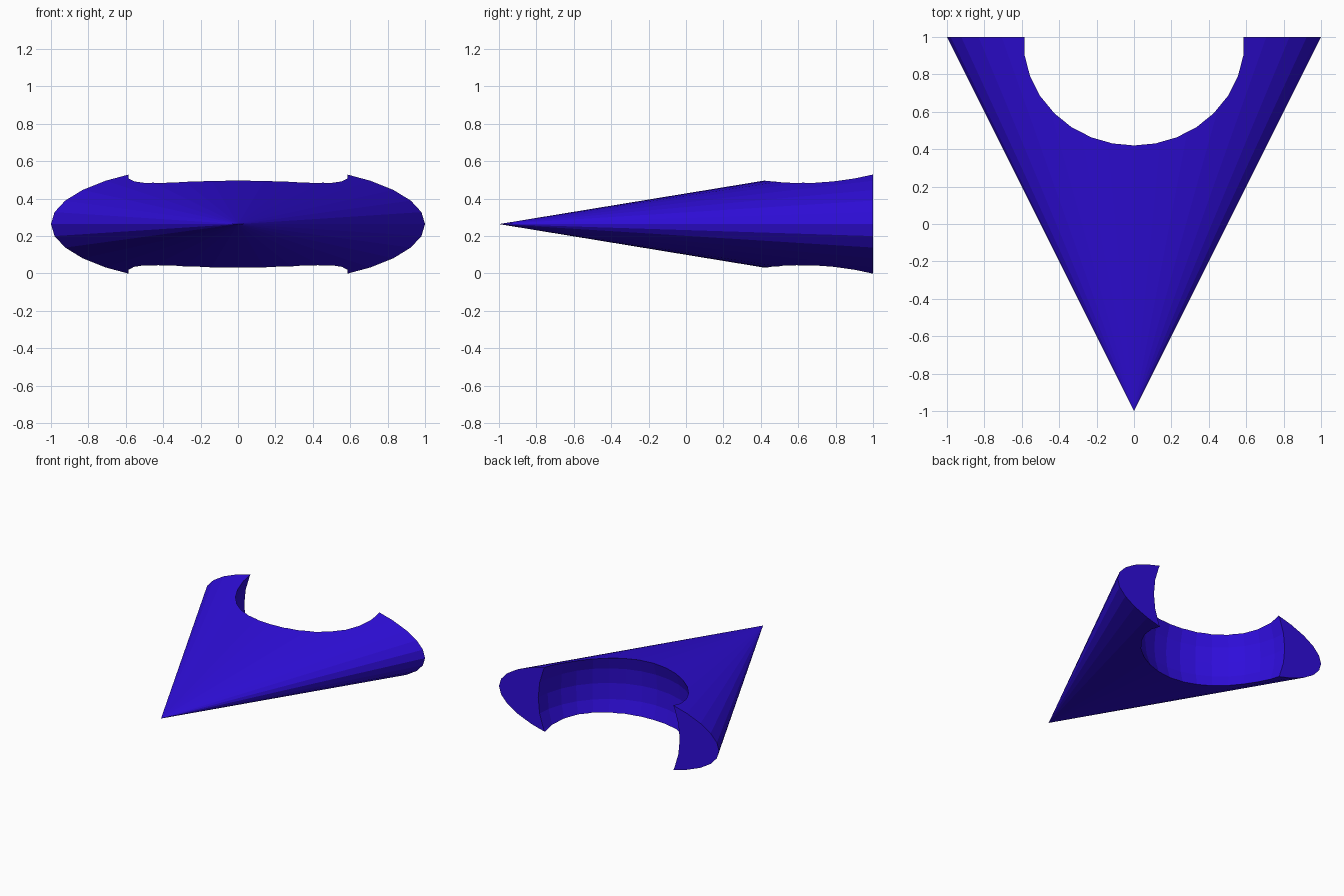
import bpy
from math import pi

if "Cube" in bpy.data.objects:
    bpy.data.objects.remove(bpy.data.objects["Cube"])

MID_Z = 0.264

# Flattened 32-sided cone, tip towards the front
bpy.ops.mesh.primitive_cone_add(vertices=32, radius1=1, radius2=0, depth=2,
                                location=(0, 0, MID_Z), rotation=(pi / 2, 0, 0))
body = bpy.context.object
body.name = "wedge_body"
body.scale = (1, 0.328, 1)
bpy.ops.object.transform_apply(location=False, rotation=True, scale=True)

# Ball that scoops the round bay out of the back
bpy.ops.mesh.primitive_uv_sphere_add(segments=32, ring_count=16, radius=0.645,
                                     location=(0, 1.02, MID_Z))
cutter = bpy.context.object
cutter.name = "bay_cutter"
cutter.hide_render = True

cut = body.modifiers.new("bay", 'BOOLEAN')
cut.operation = 'DIFFERENCE'
cut.solver = 'EXACT'
cut.object = cutter
bpy.context.view_layer.objects.active = body
bpy.ops.object.modifier_apply(modifier=cut.name)
bpy.data.objects.remove(cutter)

# Blue paint
blue = bpy.data.materials.new("blue")
blue.diffuse_color = (0.028, 0.004, 0.7, 1)
blue.use_nodes = True
blue.node_tree.nodes["Principled BSDF"].inputs["Base Color"].default_value = blue.diffuse_color
body.data.materials.clear()
body.data.materials.append(blue)
for face in body.data.polygons:
    face.material_index = 0
